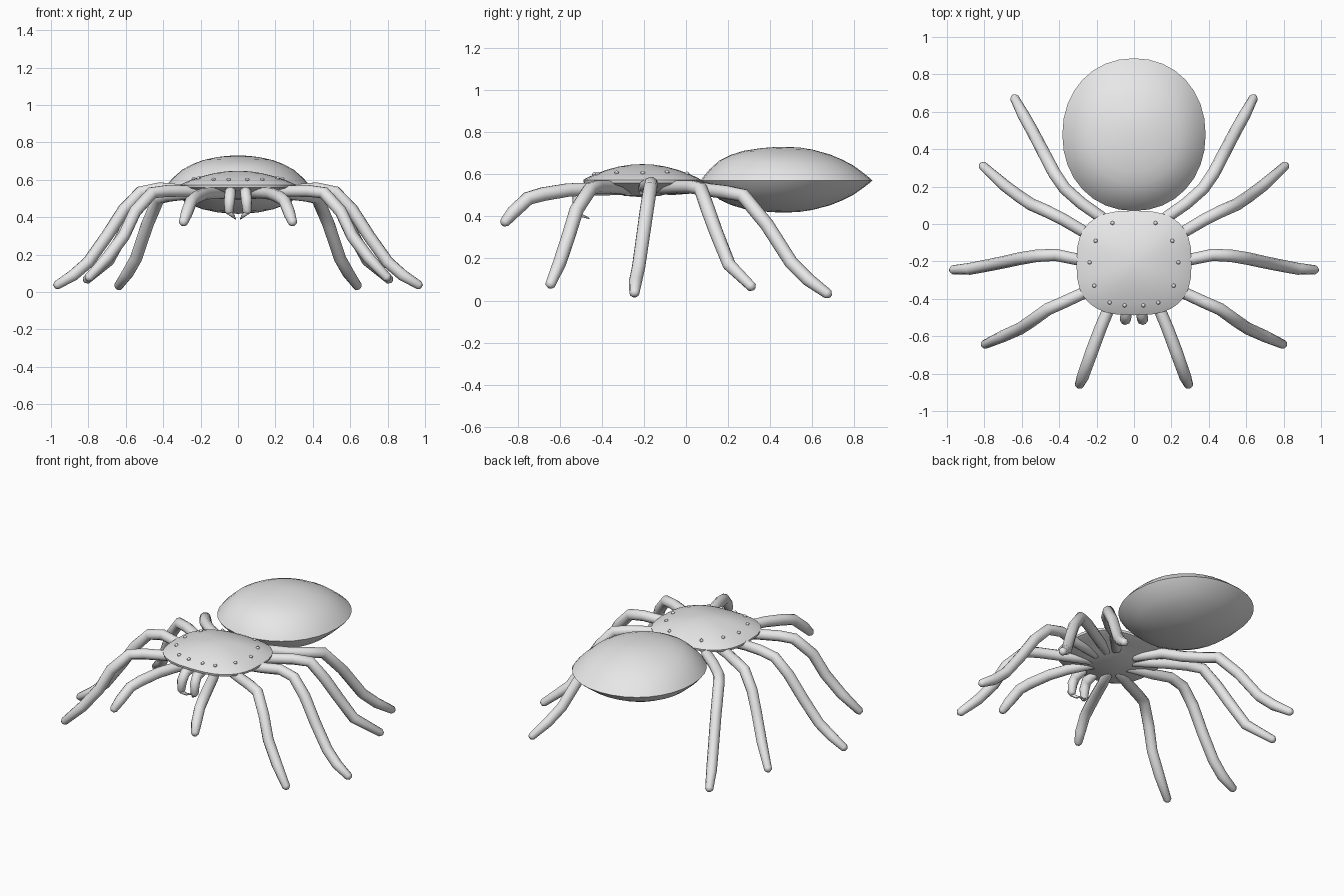
import bpy, bmesh, math
from mathutils import Vector

if "Cube" in bpy.data.objects:
    bpy.data.objects.remove(bpy.data.objects["Cube"])

grey = bpy.data.materials.new("body_grey")
grey.diffuse_color = (0.8, 0.8, 0.8, 1)
grey.use_nodes = True
grey.node_tree.nodes["Principled BSDF"].inputs["Base Color"].default_value = grey.diffuse_color


def finish(name, bm, angle=40):
    bmesh.ops.recalc_face_normals(bm, faces=bm.faces)
    me = bpy.data.meshes.new(name)
    bm.to_mesh(me)
    bm.free()
    me.materials.append(grey)
    ob = bpy.data.objects.new(name, me)
    bpy.context.collection.objects.link(ob)
    bpy.ops.object.select_all(action='DESELECT')
    ob.select_set(True)
    bpy.context.view_layer.objects.active = ob
    bpy.ops.object.shade_smooth_by_angle(angle=math.radians(angle))
    return ob


def bridge(bm, rings):
    for a, b in zip(rings, rings[1:]):
        n = len(a)
        for i in range(n):
            bm.faces.new((a[i], a[(i + 1) % n], b[(i + 1) % n], b[i]))


def lens(name, cy, hw, hd, rim, profile, power=2.0, lean=0.0, sides=32):
    """Rounded disc: profile is (radius fraction, height) from top to bottom."""
    bm = bmesh.new()
    rings = []
    for r, h in profile[1:-1]:
        ring = []
        for i in range(sides):
            t = 2 * math.pi * i / sides
            c, s = math.cos(t), math.sin(t)
            x = math.copysign(abs(c) ** (2 / power), c) * r
            y = math.copysign(abs(s) ** (2 / power), s) * r
            ring.append(bm.verts.new((x * hw, cy + y * hd, rim + h * (1 - lean * r * y))))
        rings.append(ring)
    bridge(bm, rings)
    for ring, (r, h) in ((rings[0], profile[0]), (rings[-1], profile[-1])):
        tip = bm.verts.new((0, cy, rim + h))
        for i in range(sides):
            bm.faces.new((ring[i], ring[(i + 1) % sides], tip))
    return finish(name, bm, 50)


def tube(name, points, radii, sides=10):
    """Tapered limb along a path, with rounded tips."""
    p = [Vector(q) for q in points]
    p_dir0, p_dir1 = (p[0] - p[1]).normalized(), (p[-1] - p[-2]).normalized()
    r0, r1 = radii[0], radii[-1]
    p = [p[0] + p_dir0 * r0 * 0.5] + p + [p[-1] + p_dir1 * r1 * 0.6]
    radii = [r0 * 0.5] + list(radii) + [r1 * 0.5]
    bm = bmesh.new()
    rings = []
    for i, (c, r) in enumerate(zip(p, radii)):
        d = (p[min(i + 1, len(p) - 1)] - p[max(i - 1, 0)]).normalized()
        side = d.cross(Vector((0, 0, 1))).normalized()
        up = side.cross(d)
        rings.append([bm.verts.new(c + (side * math.cos(t) + up * math.sin(t)) * r)
                      for t in (2 * math.pi * k / sides for k in range(sides))])
    bridge(bm, rings)
    bm.faces.new(rings[0])
    bm.faces.new(rings[-1])
    return finish(name, bm, 60)


# Abdomen: large lens with a sharp seam
top = [(0, 1), (.15, .985), (.3, .94), (.5, .83), (.65, .69), (.78, .52), (.9, .27), (.97, .09)]
lens("abdomen", 0.478, 0.383, 0.408, 0.57,
     [(r, h * 0.16) for r, h in top] + [(1, 0)] + [(r, -h * 0.152) for r, h in reversed(top)],
     2.1, 0.25)

# Head plate with a thin rim, and shallow underside
lens("head_plate", -0.208, 0.308, 0.28, 0.575,
     [(0, .073), (.2, .07), (.4, .061), (.6, .046), (.8, .026), (.94, .008), (1, -.002),
      (.99, -.016), (.93, -.024), (.75, -.035), (.5, -.06), (.3, -.078), (0, -.084)], 2.7)

# Walking limbs, mirrored left and right
legs = {
    "front_leg": [(.06, -.30, .53), (.13, -.44, .53), (.18, -.56, .525), (.225, -.68, .505),
                  (.25, -.75, .485), (.275, -.82, .42), (.293, -.862, .37)],
    "second_leg": [(.10, -.27, .53), (.25, -.36, .54), (.38, -.42, .54), (.46, -.455, .53),
                   (.55, -.52, .43), (.61, -.56, .30), (.70, -.60, .18), (.80, -.645, .075)],
    "middle_leg": [(.12, -.20, .53), (.30, -.19, .545), (.42, -.165, .555), (.52, -.17, .535),
                   (.61, -.185, .44), (.70, -.205, .30), (.80, -.225, .16), (.88, -.24, .09),
                   (.97, -.245, .035)],
    "fourth_leg": [(.10, -.13, .53), (.27, -.04, .54), (.38, .025, .54), (.47, .07, .53),
                   (.55, .105, .43), (.61, .145, .32), (.69, .205, .17), (.81, .312, .065)],
    "rear_leg": [(.07, -.08, .53), (.18, .04, .54), (.28, .11, .525), (.37, .19, .515),
                 (.425, .27, .50), (.485, .385, .36), (.545, .50, .18), (.59, .58, .10),
                 (.64, .675, .03)],
}
for name, pts in legs.items():
    n = len(pts)
    radii = [.034 - .003 * abs(2 * i / (n - 1) - 1) for i in range(n)]
    radii[-1] = .024
    for side, s in (("right", 1), ("left", -1)):
        tube(f"{name}_{side}", [(s * x, y, z) for x, y, z in pts], radii)

for side, s in (("right", 1), ("left", -1)):
    # Jaws with thin curved fangs
    tube(f"jaw_{side}", [(s * .04, -.42, .545), (s * .042, -.485, .53), (s * .046, -.51, .49),
                         (s * .048, -.515, .43)], [.03, .03, .03, .024])
    tube(f"fang_{side}", [(s * .045, -.52, .425), (s * .025, -.50, .405), (s * .012, -.46, .39)],
         [.014, .009, .003], 6)
    # Eyes set around the plate edge
    for i, (x, y) in enumerate([(.05, -.435), (.13, -.42), (.212, -.33), (.237, -.205),
                                (.205, -.09), (.115, .005)]):
        r = ((x / .308) ** 2.7 + (abs(y + .208) / .28) ** 2.7) ** (1 / 2.7)
        z = .575 + .073 * (1 - r ** 2)
        bm = bmesh.new()
        bmesh.ops.create_uvsphere(bm, u_segments=8, v_segments=6, radius=.011)
        bmesh.ops.translate(bm, verts=bm.verts, vec=(s * x, y, z))
        finish(f"eye_{i + 1}_{side}", bm)
